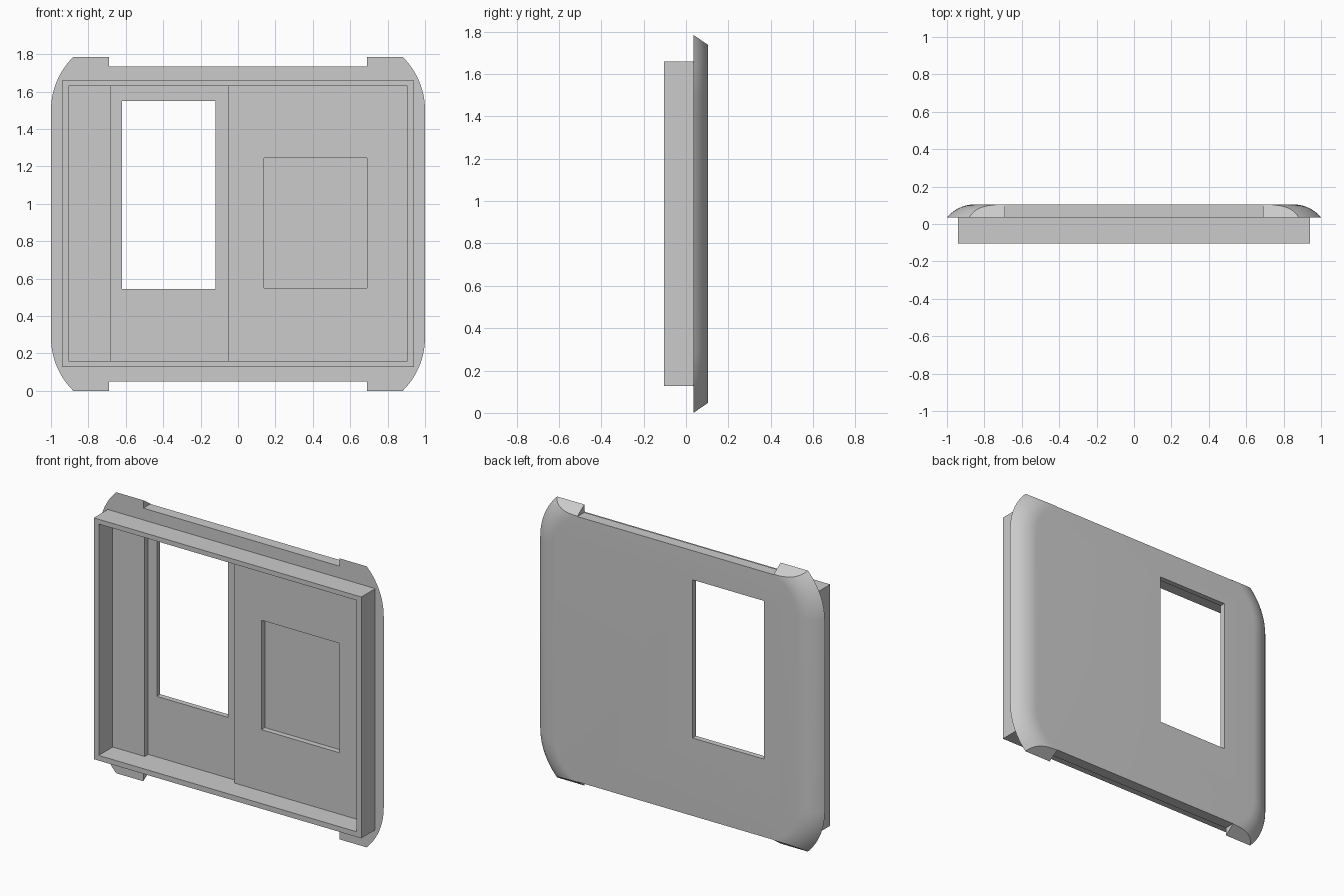
import bpy
import bmesh
from math import asin, cos, sin, pi

if "Cube" in bpy.data.objects:
    bpy.data.objects.remove(bpy.data.objects["Cube"])

grey = bpy.data.materials.new("light grey plastic")
grey.use_nodes = True
grey.diffuse_color = (0.6, 0.6, 0.6, 1)
grey.node_tree.nodes["Principled BSDF"].inputs["Base Color"].default_value = (0.6, 0.6, 0.6, 1)

MID = 0.8925            # mid height of the panel
FRONT, BACK = 0.035, 0.105
RECESS = 0.07           # depth reached by the shallow pockets


def make_object(name, bm):
    bmesh.ops.recalc_face_normals(bm, faces=bm.faces)
    mesh = bpy.data.meshes.new(name)
    bm.to_mesh(mesh)
    bm.free()
    mesh.materials.append(grey)
    obj = bpy.data.objects.new(name, mesh)
    bpy.context.collection.objects.link(obj)
    return obj


def box(name, x, y, z):
    bm = bmesh.new()
    bmesh.ops.create_cube(bm, size=1)
    for v in bm.verts:
        v.co = [lo + (c + 0.5) * (hi - lo) for c, (lo, hi) in zip(v.co, (x, y, z))]
    return make_object(name, bm)


def cut(target, x, y, z):
    """Subtract a box from the target and remove the cutter."""
    cutter = box("cutter", x, y, z)
    mod = target.modifiers.new("cut", "BOOLEAN")
    mod.operation = "DIFFERENCE"
    mod.solver = "EXACT"
    mod.object = cutter
    bpy.context.view_layer.objects.active = target
    bpy.ops.object.modifier_apply(modifier=mod.name)
    bpy.data.objects.remove(cutter)


# Back panel: outline rings that shrink along a rounded edge profile
STEPS, ARC = 10, 14
EDGE_R, EDGE_W = 0.196, 0.15
CORNER_R, CX, CZ = 0.4, 0.6, 0.6075

bm = bmesh.new()
rings = []
for i in range(STEPS + 1):
    a = asin(EDGE_W / EDGE_R) * (1 - i / STEPS)
    y = BACK - EDGE_R * (1 - cos(a)) if i else FRONT
    radius = CORNER_R - EDGE_W + EDGE_R * sin(a)
    top = MID - 0.048 * (y - FRONT) / (BACK - FRONT)
    end = asin((top - CZ) / radius)
    quarter = [(CX + radius * cos(end * k / ARC), CZ + radius * sin(end * k / ARC))
               for k in range(ARC + 1)]
    outline = quarter + [(-x, z) for x, z in reversed(quarter)]
    outline += [(-x, -z) for x, z in outline]
    rings.append([bm.verts.new((x, y, z + MID)) for x, z in outline])
for lower, upper in zip(rings, rings[1:]):
    for k in range(len(lower)):
        n = (k + 1) % len(lower)
        bm.faces.new((lower[k], lower[n], upper[n], upper[k]))
bm.faces.new(rings[0])
bm.faces.new(rings[-1])
panel = make_object("back_panel", bm)

# Notches between the corner lugs
cut(panel, (-0.69, 0.69), (-0.2, 0.3), (1.735, 2))
cut(panel, (-0.69, 0.69), (-0.2, 0.3), (-0.2, 0.05))
# Full height channel, square pocket and window
cut(panel, (-0.68, -0.05), (-0.1, RECESS), (0.16, 1.63))
cut(panel, (0.14, 0.69), (-0.1, RECESS), (0.55, 1.245))
cut(panel, (-0.62, -0.12), (-0.2, 0.3), (0.545, 1.55))

# Upright rim on the front
rim = box("front_rim", (-0.94, 0.94), (-0.105, FRONT), (0.127, 1.66))
cut(rim, (-0.905, 0.905), (-0.3, 0.3), (0.16, 1.63))

# Smooth the rounded edge, keep the corners crisp
bpy.ops.object.select_all(action="DESELECT")
panel.select_set(True)
bpy.context.view_layer.objects.active = panel
bpy.ops.object.shade_smooth_by_angle(angle=pi / 8)
